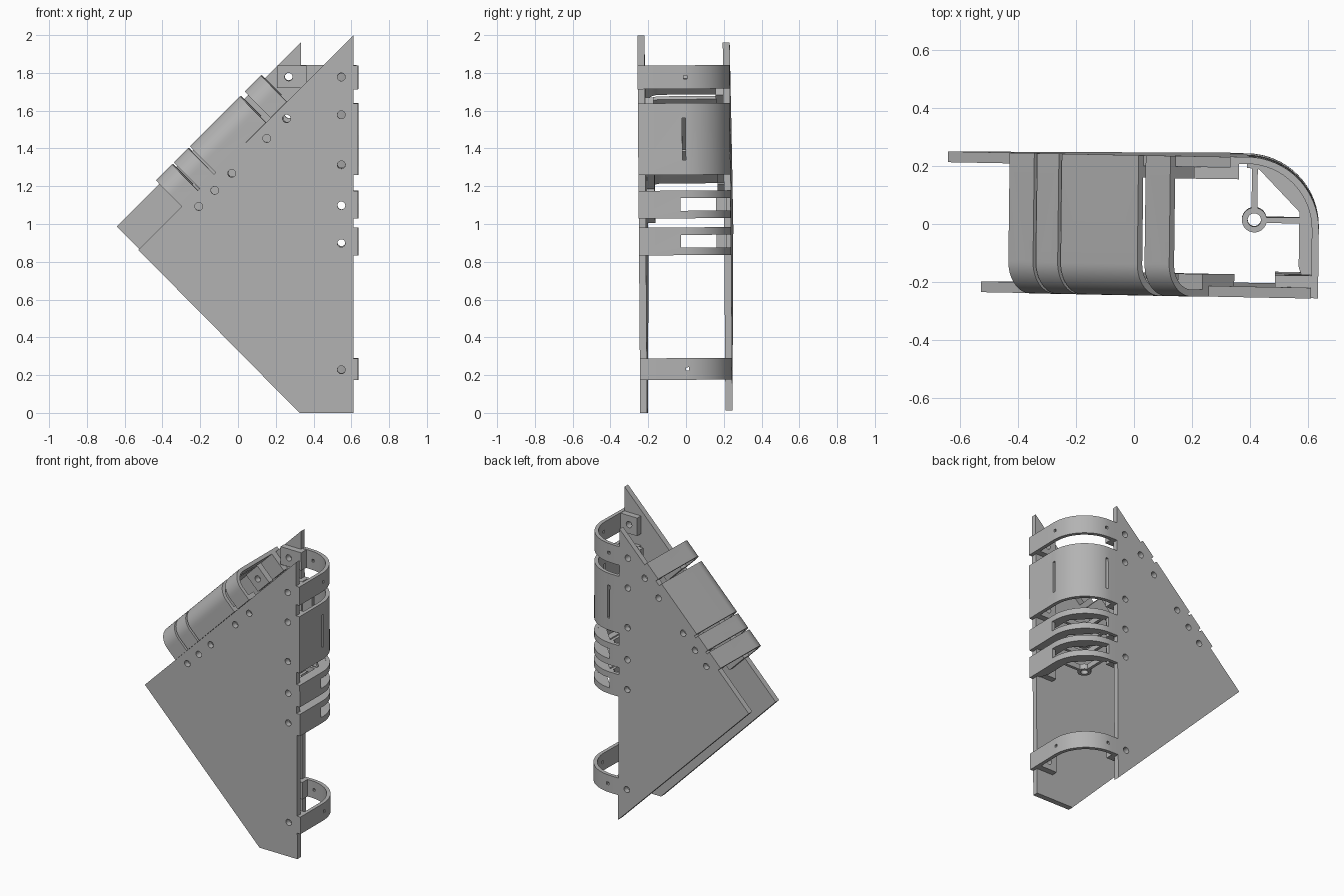
import bpy, bmesh, math
from mathutils import Matrix, Vector

if "Cube" in bpy.data.objects:
    bpy.data.objects.remove(bpy.data.objects["Cube"], do_unlink=True)

R2 = math.sqrt(2)
Y = 0.2425          # half width of the frame
PLATE = 0.037       # plate thickness
WALL = 0.024        # bracket wall thickness
HOLE = 0.021        # screw hole radius

grey = bpy.data.materials.new("light_grey")
grey.use_nodes = True
grey.diffuse_color = (0.45, 0.45, 0.45, 1)
grey.node_tree.nodes["Principled BSDF"].inputs["Base Color"].default_value = (0.45, 0.45, 0.45, 1)

# Frames: local x points outward, local z runs along the edge
UPRIGHT = Matrix.Identity(4)
SLOPE = Matrix.Rotation(math.radians(-135), 4, 'Y')
SLOPE = Matrix(((-1 / R2, 0, -1 / R2, 0), (0, 1, 0, 0), (1 / R2, 0, -1 / R2, 0), (0, 0, 0, 1)))
ACROSS = Matrix.Rotation(math.radians(90), 4, 'X')   # extrude along y
TILT = (Matrix.Translation((0, 0, 1)) @ Matrix.Rotation(-0.012, 4, 'Z')
        @ Matrix.Rotation(0.0075, 4, 'X') @ Matrix.Translation((0, 0, -1)))
parts = []


def prism(name, pts, lo, hi, frame=UPRIGHT, keep=True):
    """Extrude a flat outline from lo to hi along the frame's z."""
    bm = bmesh.new()
    face = bm.faces.new([bm.verts.new((a, b, lo)) for a, b in pts])
    ext = bmesh.ops.extrude_face_region(bm, geom=[face])
    verts = [v for v in ext["geom"] if isinstance(v, bmesh.types.BMVert)]
    bmesh.ops.translate(bm, verts=verts, vec=(0, 0, hi - lo))
    bm.transform(frame)
    bmesh.ops.recalc_face_normals(bm, faces=bm.faces)
    mesh = bpy.data.meshes.new(name)
    bm.to_mesh(mesh)
    bm.free()
    mesh.materials.append(grey)
    obj = bpy.data.objects.new(name, mesh)
    bpy.context.scene.collection.objects.link(obj)
    if keep:
        parts.append(obj)
    else:
        obj.hide_render = True
    return obj


def rect(a, b, c, d):
    return [(a, c), (b, c), (b, d), (a, d)]


def circle(a, b, r, n=20):
    return [(a + r * math.cos(2 * math.pi * i / n), b + r * math.sin(2 * math.pi * i / n)) for i in range(n)]


def cut(obj, cutters):
    """Subtract the cutters and bake the result."""
    for c in cutters:
        m = obj.modifiers.new("cut", 'BOOLEAN')
        m.operation, m.solver, m.object = 'DIFFERENCE', 'EXACT', c
    dg = bpy.context.evaluated_depsgraph_get()
    mesh = bpy.data.meshes.new_from_object(obj.evaluated_get(dg))
    obj.modifiers.clear()
    obj.data = mesh
    for c in cutters:
        bpy.data.objects.remove(c, do_unlink=True)


def cross_hole(u, w, frame):
    return prism("cutter", circle(u, w, HOLE), -0.4, 0.4, frame @ ACROSS, False)


def arc(cu, cy, r, s, n=16):
    return [(cu + r * math.sin(i * math.pi / 2 / n), cy + s * r * math.cos(i * math.pi / 2 / n)) for i in range(n + 1)]


def bracket(name, frame, u0, u1, r, s, lo, hi, screws, slots):
    """Bent strap from one plate edge (u0, side s) round to the other plate edge at u1."""
    outer = [(u0, s * Y)] + arc(u1 - r, s * (Y - r), r, s) + [(u1, -s * Y)]
    inner = [(u0, s * (Y - WALL))] + arc(u1 - r, s * (Y - r), r - WALL, s) + [(u1 - WALL, -s * Y)]
    strap = prism(name, outer + inner[::-1], lo, hi, frame)
    cut(strap, [prism("cutter", rect(*box[:4]), box[4], box[5], frame, False) for box in slots])
    # Screw tabs behind each plate
    half = min(0.06, (hi - lo) / 2)
    a, b = 0.165, Y - PLATE
    for w in screws:
        l_shape = [(u0 - 0.125, s * a), (u0 + 0.03, s * a), (u0 + 0.03, s * (Y - 0.01)),
                   (u0, s * (Y - 0.01)), (u0, s * b), (u0 - 0.125, s * b)]
        edge = u1 - WALL
        for side, pts, hole in (("curved", l_shape, u0 - 0.064),
                                ("straight", rect(edge - 0.125, edge + 0.012, -s * b, -s * a), edge - 0.064)):
            tab = prism(name + "_" + side + "_tab", pts, w - half, w + half, frame)
            cut(tab, [cross_hole(hole, w, frame)])


def pair_of_slits(u1, u, y, s, lo, hi, t=0.009):
    """One slit in the outer face, one in the curved side."""
    return [(u1 - 0.05, u1 + 0.05, y - t, y + t, lo, hi),
            (u - t, u + t, *sorted((s * 0.14, s * 0.3)), lo, hi)]


# Side plates
up_holes = [0.23, 0.9, 1.1, 1.315, 1.58, 1.78]
slope_holes = [0.89, 1.06, 1.24, 1.61, 1.82]     # measured as x + z
FRONT_X, BACK_X, FRONT_D, BACK_D = 0.614, 0.33, 1.39, 1.63


def plate(name, pts, y0, y1, edge_x, edge_d):
    obj = prism(name, pts, -y1, -y0, ACROSS)
    d = edge_d - 0.09
    spots = [(edge_x - 0.064, z) for z in up_holes] + [((t - d) / 2, (t + d) / 2) for t in slope_holes]
    cut(obj, [cross_hole(x, z, UPRIGHT) for x, z in spots])


plate("front_plate", [(0.33, 0), (FRONT_X, 0), (FRONT_X, 2.0), (-0.525, 0.865)],
      -Y, -Y + PLATE, FRONT_X, FRONT_D)
plate("back_plate", [(BACK_X, 0.01), (BACK_X, 1.96), (-0.645, 0.985)],
      Y - PLATE, Y, BACK_X, BACK_D)

# Upright brackets: curved at the back edge
UX = FRONT_X + WALL


def upright(name, lo, hi, screws, slots):
    bracket(name, UPRIGHT, BACK_X, UX, 0.25, 1, lo, hi, screws, slots)


for name, lo, hi in (("top_bracket", 1.715, 1.84), ("bottom_bracket", 0.175, 0.29)):
    mid = (lo + hi) / 2
    upright(name, lo, hi, [mid], pair_of_slits(UX, 0.41, 0.01, 1, mid - 0.009, mid + 0.009))
upright("upright_cover", 1.26, 1.64, [1.32, 1.58], pair_of_slits(UX, 0.41, 0, 1, 1.34, 1.56))

# Slotted brackets with a ring holder at each strip
for name, lo in (("upper_slotted", 1.03), ("lower_slotted", 0.835)):
    hi = lo + 0.147
    upright(name + "_bracket", lo, hi, [lo + 0.07], [(0.40, 0.8, -0.02, 0.4, lo + 0.04, hi - 0.04)])
    for z in (lo + 0.002, hi - 0.038):
        top = z + 0.036
        shelf = arc(UX - 0.25, Y - 0.25, 0.235, 1)
        shelf += [(UX - 0.015, -0.2), (0.59, -0.2), (0.57, -0.14), (0.57, 0.05), (0.43, 0.195), (0.388, 0.2)]
        prism(name + "_shelf", shelf, z, top)
        prism(name + "_side_spoke", rect(0.45, 0.58, 0.01, 0.03), z, top)
        prism(name + "_back_spoke", rect(0.405, 0.425, 0.055, 0.21), z, top)
        ring = prism(name + "_ring", circle(0.415, 0.02, 0.043, 28), z, top)
        cut(ring, [prism("cutter", circle(0.415, 0.02, 0.023, 28), z - 0.1, top + 0.1, UPRIGHT, False)])

# Sloping brackets: curved at the front edge
SU0, SU1 = FRONT_D / R2, BACK_D / R2 + WALL


def sloping(name, t0, t1, screws, slots):
    bracket(name, SLOPE, SU0, SU1, 0.11, -1, -t1 / R2, -t0 / R2, [-t / R2 for t in screws], slots)


for name, t0, t1 in (("low_slope_bracket", 0.80, 0.97), ("high_slope_bracket", 1.74, 1.91)):
    mid = -(t0 + t1) / 2 / R2
    sloping(name, t0, t1, [(t0 + t1) / 2], pair_of_slits(SU1, 1.06, -0.115, -1, mid - 0.014, mid + 0.014))
sloping("slotted_slope_bracket", 0.99, 1.14, [1.06],
        [(1.06, 1.3, -0.4, -0.09, -1.09 / R2, -1.03 / R2)])
sloping("slope_cover", 1.16, 1.69, [1.245, 1.605],
        pair_of_slits(SU1, 1.06, 0.05, -1, -1.59 / R2, -1.26 / R2))

# Smooth bends, crisp edges, slight overall lean
bpy.ops.object.select_all(action='DESELECT')
for obj in parts:
    obj.matrix_world = TILT
    obj.select_set(True)
bpy.context.view_layer.objects.active = parts[0]
bpy.ops.object.shade_smooth_by_angle(angle=math.radians(30))
